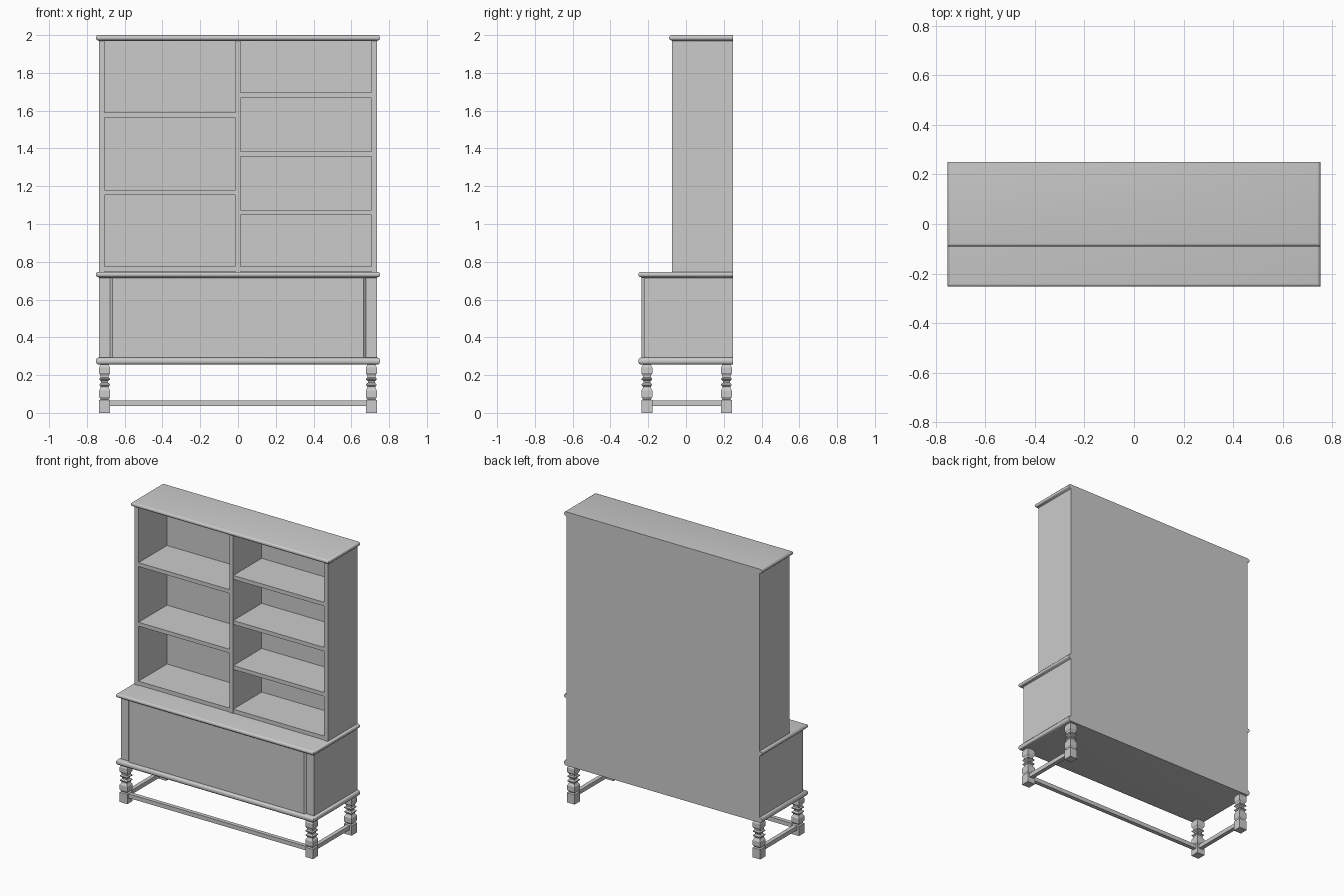
import bpy, bmesh, math

cube = bpy.data.objects.get("Cube")
if cube:
    bpy.data.objects.remove(cube, do_unlink=True)

grey = bpy.data.materials.new("plain grey")
grey.use_nodes = True
colour = (0.6, 0.6, 0.6, 1)
grey.diffuse_color = colour
grey.node_tree.nodes["Principled BSDF"].inputs["Base Color"].default_value = colour

BACK = 0.25      # shared plane of the rear faces
SIDE = 0.735     # half width of the carcass
UPPER = -0.074   # front of the shelf unit
LOWER = -0.223   # front of the cupboard posts


def loft(name, rings, smooth=False):
    """Closed solid through a stack of rings with equal point counts."""
    bm = bmesh.new()
    loops = [[bm.verts.new(p) for p in ring] for ring in rings]
    n = len(loops[0])
    for a, b in zip(loops, loops[1:]):
        for i in range(n):
            j = (i + 1) % n
            bm.faces.new((a[i], a[j], b[j], b[i]))
    bm.faces.new(loops[0][::-1])
    bm.faces.new(loops[-1])
    bmesh.ops.recalc_face_normals(bm, faces=bm.faces)
    mesh = bpy.data.meshes.new(name)
    bm.to_mesh(mesh)
    bm.free()
    mesh.materials.append(grey)
    obj = bpy.data.objects.new(name, mesh)
    bpy.context.collection.objects.link(obj)
    if smooth:
        bpy.ops.object.select_all(action="DESELECT")
        obj.select_set(True)
        bpy.context.view_layer.objects.active = obj
        bpy.ops.object.shade_smooth_by_angle(angle=math.radians(35))
    return obj


def rect(x0, x1, y0, y1, z):
    return [(x0, y0, z), (x1, y0, z), (x1, y1, z), (x0, y1, z)]


def box(name, x0, x1, y0, y1, z0, z1):
    return loft(name, [rect(x0, x1, y0, y1, z) for z in (z0, z1)])


def moulded_board(name, front, z0, z1, lip):
    """Board with a rounded edge on the front and ends, flush at the back."""
    half, h = 0.753, z1 - z0
    rings = [rect(-SIDE, SIDE, front + 0.018, BACK, z0)]
    steps = 6
    for i in range(steps + 1):
        a = math.pi * (i / steps - 0.5)
        d = 0.013 * (1 - math.cos(a))
        z = z0 + lip + (h - lip) * (1 + math.sin(a)) / 2
        rings.append(rect(-half + d, half - d, front + d, BACK, z))
    return loft(name, rings, smooth=True)


# Mouldings: cornice, counter and base
moulded_board("cornice", -0.09, 1.968, 2.0, 0.004)
moulded_board("counter_top", -0.253, 0.715, 0.747, 0.004)
moulded_board("base_moulding", -0.253, 0.255, 0.292, 0.001)

# Cupboard with recessed corner posts and a raised, chamfered front
half_outline = [(0.665, -0.235), (0.677, LOWER), (SIDE, LOWER), (SIDE, BACK)]
outline = half_outline + [(-x, y) for x, y in reversed(half_outline)]
loft("cupboard_body", [[(x, y, z) for x, y in outline] for z in (0.29, 0.72)])

# Shelf unit carcass
for side, s in (("left", 1), ("right", -1)):
    x0, x1 = sorted((s * 0.707, s * SIDE))
    box(side + "_side_panel", x0, x1, UPPER, BACK, 0.745, 1.97)
box("centre_divider", -0.014, 0.014, UPPER, BACK - 0.01, 0.745, 1.97)
box("back_panel", -0.707, 0.707, BACK - 0.012, BACK, 0.745, 1.97)

# Shelves, given by the height of their upper face
bays = {
    "right": (-0.707, -0.014, (0.775, 1.18, 1.59)),
    "left": (0.014, 0.707, (0.775, 1.075, 1.385, 1.695)),
}
for bay, (x0, x1, tops) in bays.items():
    for i, top in enumerate(tops):
        box(f"{bay}_shelf_{i + 1}", x0, x1, UPPER + 0.003, BACK - 0.012, top - 0.027, top)

# Square turned legs: half width and height
leg_profile = [
    (0.029, 0), (0.029, 0.067), (0.021, 0.072), (0.029, 0.085), (0.029, 0.118),
    (0.021, 0.132), (0.021, 0.14), (0.028, 0.146), (0.028, 0.152), (0.018, 0.16),
    (0.018, 0.168), (0.028, 0.176), (0.028, 0.182), (0.021, 0.188), (0.021, 0.197),
    (0.029, 0.21), (0.029, 0.24), (0.021, 0.256),
]
LEG_X, FRONT_Y, REAR_Y = 0.706, -0.207, 0.214
for side, s in (("left", 1), ("right", -1)):
    x = s * LEG_X
    for end, y in (("front", FRONT_Y), ("rear", REAR_Y)):
        loft(f"{end}_{side}_leg",
             [rect(x - r, x + r, y - r, y + r, z) for r, z in leg_profile])
    box(side + "_stretcher", x - 0.014, x + 0.014, FRONT_Y, REAR_Y, 0.037, 0.065)
box("front_stretcher", -LEG_X, LEG_X, FRONT_Y - 0.014, FRONT_Y + 0.014, 0.037, 0.065)
